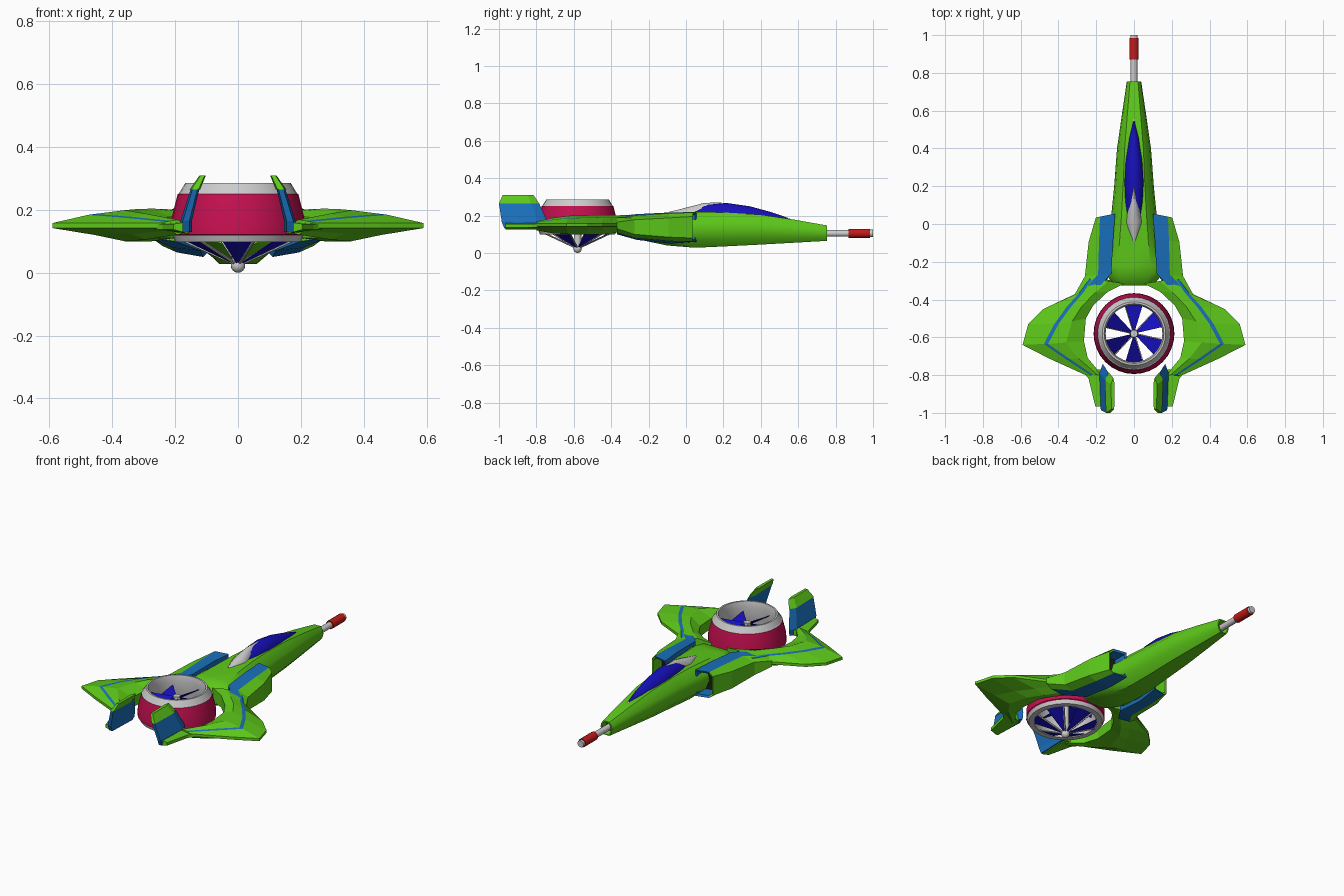
import bpy, bmesh
from math import sin, cos, pi, radians
from mathutils import Vector

if "Cube" in bpy.data.objects:
    bpy.data.objects.remove(bpy.data.objects["Cube"])

COL = {"green": (0.11, 0.58, 0.01), "blue": (0.01, 0.16, 0.5), "navy": (0.008, 0.005, 0.5),
       "rose": (0.56, 0.005, 0.08), "red": (0.55, 0.01, 0.01), "black": (0.01, 0.01, 0.01),
       "grey": (0.6, 0.6, 0.6)}
MAT = {}
for k, c in COL.items():
    MAT[k] = bpy.data.materials.new(k)
    MAT[k].diffuse_color = (*c, 1)


def loft(name, rings, strips, caps=None, wrap=False, mirror=False, smooth=None):
    """Skin equal-length closed rings; strips = material name per strip, caps = (first, last)."""
    names = list(dict.fromkeys(list(strips) + list(caps or [])))
    bm = bmesh.new()
    vs = [[bm.verts.new(p) for p in r] for r in rings]
    n, m = len(rings), len(rings[0])
    for i in range(n if wrap else n - 1):
        a, b = vs[i], vs[(i + 1) % n]
        for j in range(m):
            k = (j + 1) % m
            f = bm.faces.new((a[j], a[k], b[k], b[j]))
            f.material_index = names.index(strips[j % len(strips)])
    if caps:
        for ring, c in ((vs[0], caps[0]), (vs[-1], caps[1])):
            bm.faces.new(ring).material_index = names.index(c)
    bmesh.ops.recalc_face_normals(bm, faces=bm.faces)
    me = bpy.data.meshes.new(name)
    bm.to_mesh(me)
    bm.free()
    for k in names:
        me.materials.append(MAT[k])
    ob = bpy.data.objects.new(name, me)
    bpy.context.collection.objects.link(ob)
    if mirror:
        ob.modifiers.new("Mirror", 'MIRROR')
    if smooth:
        bpy.ops.object.select_all(action='DESELECT')
        ob.select_set(True)
        bpy.context.view_layer.objects.active = ob
        bpy.ops.object.shade_smooth_by_angle(angle=radians(smooth))
    return ob


def rod(name, p, q, r, mat, n=12):
    p, q = Vector(p), Vector(q)
    d = (q - p).normalized()
    u = d.orthogonal().normalized()
    v = d.cross(u)
    rings = [[c + r * (u * cos(2 * pi * i / n) + v * sin(2 * pi * i / n)) for i in range(n)] for c in (p, q)]
    return loft(name, rings, [mat], (mat, mat), smooth=40)


FAN_Y = -0.58


def lathe(name, prof, strips, n=32, smooth=25):
    rings = [[(r * cos(2 * pi * i / n), FAN_Y + r * sin(2 * pi * i / n), z) for r, z in prof] for i in range(n)]
    return loft(name, rings, strips, wrap=True, smooth=smooth)


# Fuselage: y, half width, bottom z, top z
def body_ring(y, w, b, t):
    h = t - b
    half = [(0.5 * w, b), (0.85 * w, b + 0.22 * h), (w, b + 0.5 * h), (0.92 * w, b + 0.75 * h), (0.55 * w, t)]
    return [(x, y, z) for x, z in half] + [(-x, y, z) for x, z in half[::-1]]


stations = [(0.72, 0.024, 0.08, 0.13), (0.755, 0.03, 0.07, 0.14), (0.755, 0.038, 0.065, 0.147), (0.58, 0.064, 0.055, 0.178),
            (0.40, 0.09, 0.045, 0.205), (0.20, 0.105, 0.035, 0.217), (0.05, 0.12, 0.028, 0.22),
            (-0.10, 0.14, 0.04, 0.215), (-0.22, 0.16, 0.065, 0.207), (-0.28, 0.14, 0.08, 0.2),
            (-0.325, 0.10, 0.09, 0.165)]
loft("fuselage", [body_ring(*s) for s in stations], ["green"], ("black", "green"), smooth=35)


# Canopy with grey rim and grey rear fairing
def dome(name, mat, secs):
    rings = []
    for y, w, base, top in secs:
        h = top - base
        half = [(w, base), (0.85 * w, base + 0.5 * h), (0.45 * w, base + 0.88 * h)]
        rings.append([(x, y, z) for x, z in half] + [(0, y, top)] + [(-x, y, z) for x, z in half[::-1]])
    loft(name, rings, [mat], (mat, mat), smooth=40)


dome("canopy", "navy", [(0.545, 0.006, 0.17, 0.188), (0.45, 0.03, 0.175, 0.22), (0.34, 0.048, 0.185, 0.25),
                        (0.22, 0.055, 0.195, 0.267), (0.12, 0.05, 0.2, 0.262), (0.02, 0.036, 0.2, 0.237),
                        (-0.06, 0.01, 0.2, 0.22)])
dome("canopy_rim", "grey", [(0.555, 0.008, 0.16, 0.184), (0.45, 0.036, 0.17, 0.201), (0.34, 0.054, 0.18, 0.216),
                            (0.22, 0.061, 0.19, 0.224), (0.12, 0.056, 0.19, 0.226), (0.02, 0.042, 0.19, 0.225),
                            (-0.07, 0.012, 0.2, 0.22)])
dome("canopy_fairing", "grey", [(0.19, 0.004, 0.24, 0.27), (0.1, 0.028, 0.22, 0.268), (0.01, 0.046, 0.2, 0.245),
                                (-0.04, 0.03, 0.2, 0.232), (-0.09, 0.01, 0.2, 0.22)])

# Nose cannon
rod("cannon_barrel", (0, 0.70, 0.105), (0, 0.88, 0.105), 0.018, "grey")
rod("cannon_sleeve", (0, 0.87, 0.105), (0, 0.985, 0.105), 0.025, "red")
rod("cannon_tip", (0, 0.98, 0.105), (0, 1.0, 0.105), 0.02, "grey")


# Air intakes: blue top and bottom, green flank, recessed black mouth
def intake(y, dy, pts):
    return [(x, y - dy * (x - 0.1), z) for x, z in pts]


mouth = [(0.10, 0.215), (0.18, 0.217), (0.202, 0.195), (0.202, 0.08), (0.18, 0.062), (0.10, 0.06)]
cx, cz = 0.15, 0.138
small = [(cx + (x - cx) * 0.85, cz + (z - cz) * 0.85) for x, z in mouth]
loft("air_intakes", [
    intake(-0.03, 0.2, small), intake(0.05, 0.2, small), intake(0.055, 0.2, mouth),
    intake(-0.08, 0.1, [(0.11, 0.217), (0.185, 0.212), (0.24, 0.187), (0.24, 0.085), (0.195, 0.065), (0.11, 0.05)]),
    intake(-0.26, 0.1, [(0.12, 0.208), (0.19, 0.2), (0.26, 0.178), (0.26, 0.1), (0.21, 0.08), (0.12, 0.07)]),
    intake(-0.37, 0.0, [(0.22, 0.196), (0.29, 0.185), (0.312, 0.165), (0.312, 0.13), (0.28, 0.11), (0.2, 0.1)])],
    ["blue", "green", "green", "green", "blue", "blue"], ("black", "green"), mirror=True)

# Wings: inner edge, accent stripe and outer edge at each station (x, y)
wing = [((0.05, -0.315), (0.22, -0.29), (0.25, -0.27), 0.195, 0.19),
        ((0.14, -0.36), (0.27, -0.365), (0.31, -0.37), 0.19, 0.193),
        ((0.215, -0.43), (0.335, -0.44), (0.48, -0.45), 0.178, 0.192),
        ((0.255, -0.50), (0.40, -0.53), (0.56, -0.53), 0.172, 0.19),
        ((0.265, -0.62), (0.455, -0.635), (0.59, -0.64), 0.17, 0.187),
        ((0.245, -0.71), (0.34, -0.715), (0.45, -0.712), 0.165, 0.178),
        ((0.17, -0.80), (0.215, -0.80), (0.245, -0.805), 0.155, 0.165)]
rings = []
for (ix, iy), (sx, sy), (ox, oy), zi, zs in wing:
    mx, my = (ix + sx) / 2, (iy + sy) / 2
    e = min(0.022, (ox - sx) * 0.5)
    k = min(1, (ox - ix) / 0.25)
    rings.append([(ix, iy, zi), (mx, my, max(zi, zs) + 0.012 * k), (sx, sy, zs), (sx + e, sy, zs - 0.003),
                  (ox, oy, 0.158), (ox, oy, 0.142), (sx, sy, 0.14 - 0.02 * k), (mx, my, 0.13 - 0.03 * k),
                  (ix, iy, 0.135 - 0.025 * k)])
loft("wings", rings, ["green", "green", "blue"] + ["green"] * 6, ("green", "green"), mirror=True)

# Tail booms
loft("tail_booms", [[(a, y, 0.162), (b, y, 0.155), (b, y, 0.137), (a, y, 0.125)]
                    for y, a, b in ((-0.77, 0.165, 0.28), (-0.82, 0.155, 0.24), (-0.965, 0.16, 0.205))],
     ["green"], ("green", "green"), mirror=True)

# Tail fins leaning inward, with green tips
fins = [(0.165, 0.13, -0.745, -0.97, 0.018), (0.165, 0.165, -0.74, -0.985, 0.018),
        (0.137, 0.265, -0.785, -1.0, 0.014), (0.112, 0.31, -0.815, -0.98, 0.007)]
frings = [[(x + t, (f * 0.8 + b * 0.2), z), (x, f, z), (x - t, (f * 0.8 + b * 0.2), z),
           (x - t * 0.6, b, z), (x + t * 0.6, b, z)] for x, z, f, b, t in fins]
loft("tail_fins", frings[:3], ["blue"], ("blue", "blue"), mirror=True)
loft("tail_fin_tips", [[(x * 1.0 + (0.003 if i in (0, 4) else -0.003), y, z) for i, (x, y, z) in enumerate(r)]
                       for r in frings[2:]], ["green"], ("green", "green"), mirror=True)

# Lift fan shroud
lathe("fan_shroud", [(0.17, 0.098), (0.2, 0.098), (0.208, 0.118), (0.214, 0.122), (0.212, 0.17), (0.192, 0.25),
                     (0.188, 0.252), (0.168, 0.285), (0.158, 0.285), (0.15, 0.25), (0.16, 0.18)],
      ["grey", "grey", "rose", "rose", "rose", "grey", "grey", "grey", "grey", "grey", "grey"])
rod("fan_shaft", (0, FAN_Y, 0.02), (0, FAN_Y, 0.235), 0.02, "grey", 16)
bpy.ops.mesh.primitive_uv_sphere_add(segments=16, ring_count=8, radius=0.023, location=(0, FAN_Y, 0.023))
ball = bpy.context.object
ball.name = "fan_ball"
ball.data.materials.append(MAT["grey"])
bpy.ops.object.shade_smooth_by_angle(angle=radians(40))


# Fan blades: pitched upper blade, conical lower vane and strut
def pol(r, a, z):
    return (r * cos(a), FAN_Y + r * sin(a), z)


for i in range(6):
    c = radians(90 + 60 * i)
    h = radians(17)
    for name, pts in (("upper_blade", ((0.018, 0.225, 0.205), (0.157, 0.225, 0.165))),
                      ("lower_vane", ((0.018, 0.03, 0.03), (0.18, 0.105, 0.105)))):
        loft(f"{name}_{i}", [[pol(r, c - h, za), pol(r, c + h, zb), pol(r, c + h, zb + 0.004),
                              pol(r, c - h, za + 0.004)] for r, za, zb in pts],
             ["navy"], ("navy", "navy"))
    rod(f"fan_strut_{i}", pol(0.01, c + h, 0.028), pol(0.185, c + h, 0.106), 0.005, "grey", 6)

for m in bpy.data.materials:
    if m.users and not m.is_grease_pencil:
        m.use_nodes = True
        m.node_tree.nodes["Principled BSDF"].inputs["Base Color"].default_value = m.diffuse_color
